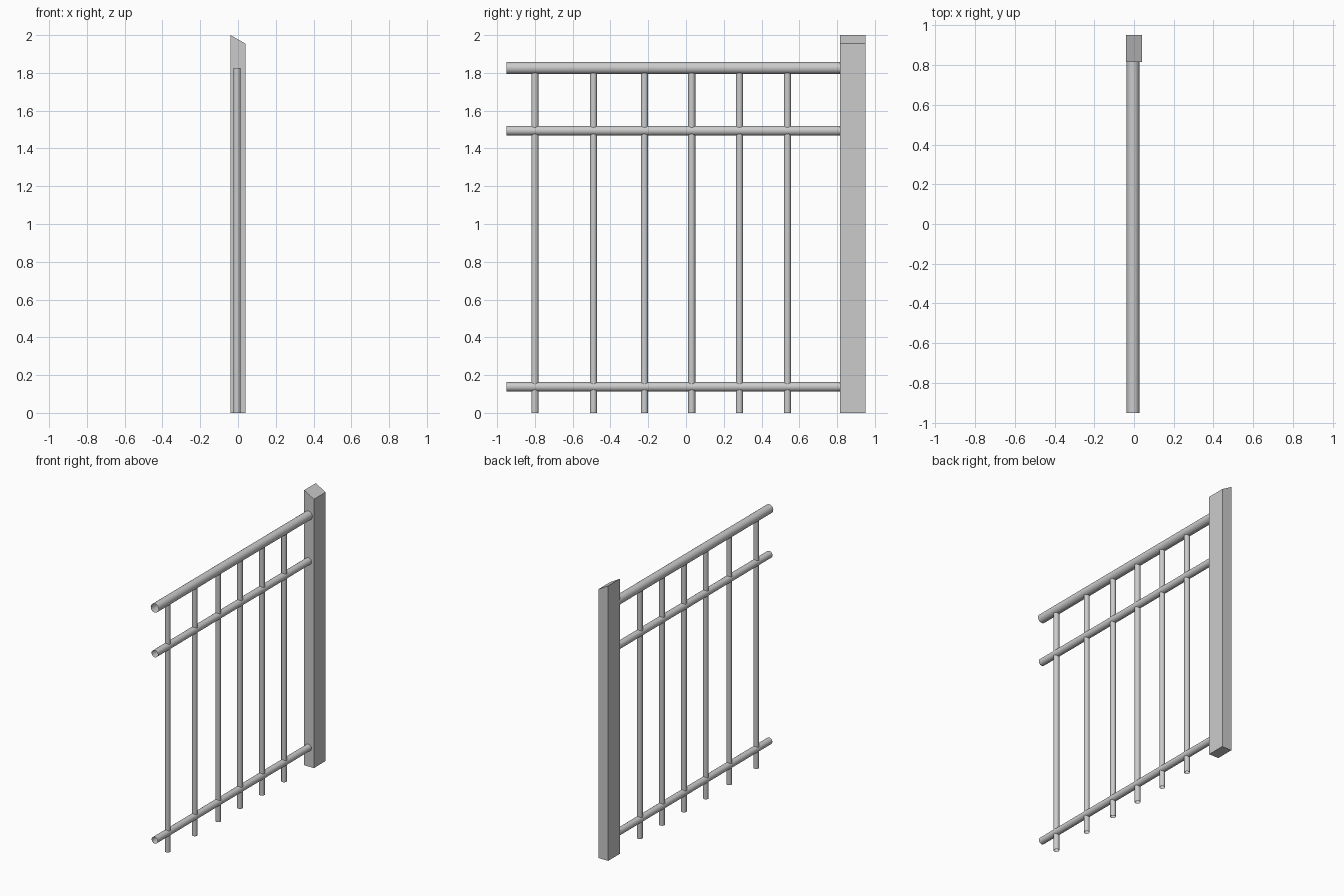
import bpy
import bmesh
import math
from mathutils import Matrix, Vector

default_cube = bpy.data.objects.get("Cube")
if default_cube:
    bpy.data.objects.remove(default_cube, do_unlink=True)

grey = bpy.data.materials.new("grey_metal")
grey.use_nodes = True
colour = (0.6, 0.6, 0.6, 1)
grey.diffuse_color = colour
grey.node_tree.nodes["Principled BSDF"].inputs["Base Color"].default_value = colour

PIPE_X = -0.005


def finish(name, bm):
    mesh = bpy.data.meshes.new(name)
    bm.to_mesh(mesh)
    bm.free()
    mesh.materials.append(grey)
    obj = bpy.data.objects.new(name, mesh)
    bpy.context.collection.objects.link(obj)
    return obj


def open_pipe(name, start, end, radius):
    """Smooth round pipe with open ends, running from start to end."""
    start, end = Vector(start), Vector(end)
    axis = end - start
    place = Matrix.Translation((start + end) / 2) @ axis.to_track_quat("Z", "Y").to_matrix().to_4x4()
    bm = bmesh.new()
    bmesh.ops.create_cone(bm, cap_ends=False, segments=24, radius1=radius,
                          radius2=radius, depth=axis.length, matrix=place)
    for face in bm.faces:
        face.smooth = True
    return finish(name, bm)


# Horizontal rails
rails = {"top_rail": (1.826, 0.032), "middle_rail": (1.494, 0.0255), "bottom_rail": (0.138, 0.0245)}
for name, (z, radius) in rails.items():
    open_pipe(name, (PIPE_X, -0.95, z), (PIPE_X, 0.82, z), radius)

# Upright bars, ending inside the top rail
for i, y in enumerate((-0.80, -0.49, -0.22, 0.03, 0.283, 0.537)):
    open_pipe(f"upright_bar_{i + 1}", (PIPE_X, y, 0), (PIPE_X, y, 1.826), 0.019)

# Square post with a sloping top
bm = bmesh.new()
bmesh.ops.create_cube(bm, size=1, matrix=Matrix.Translation((0, 0.883, 1))
                      @ Matrix.Diagonal((0.078, 0.134, 2, 1)))
for vert in bm.verts:
    if vert.co.z > 1 and vert.co.x > 0:
        vert.co.z = 1.955
finish("end_post", bm)
